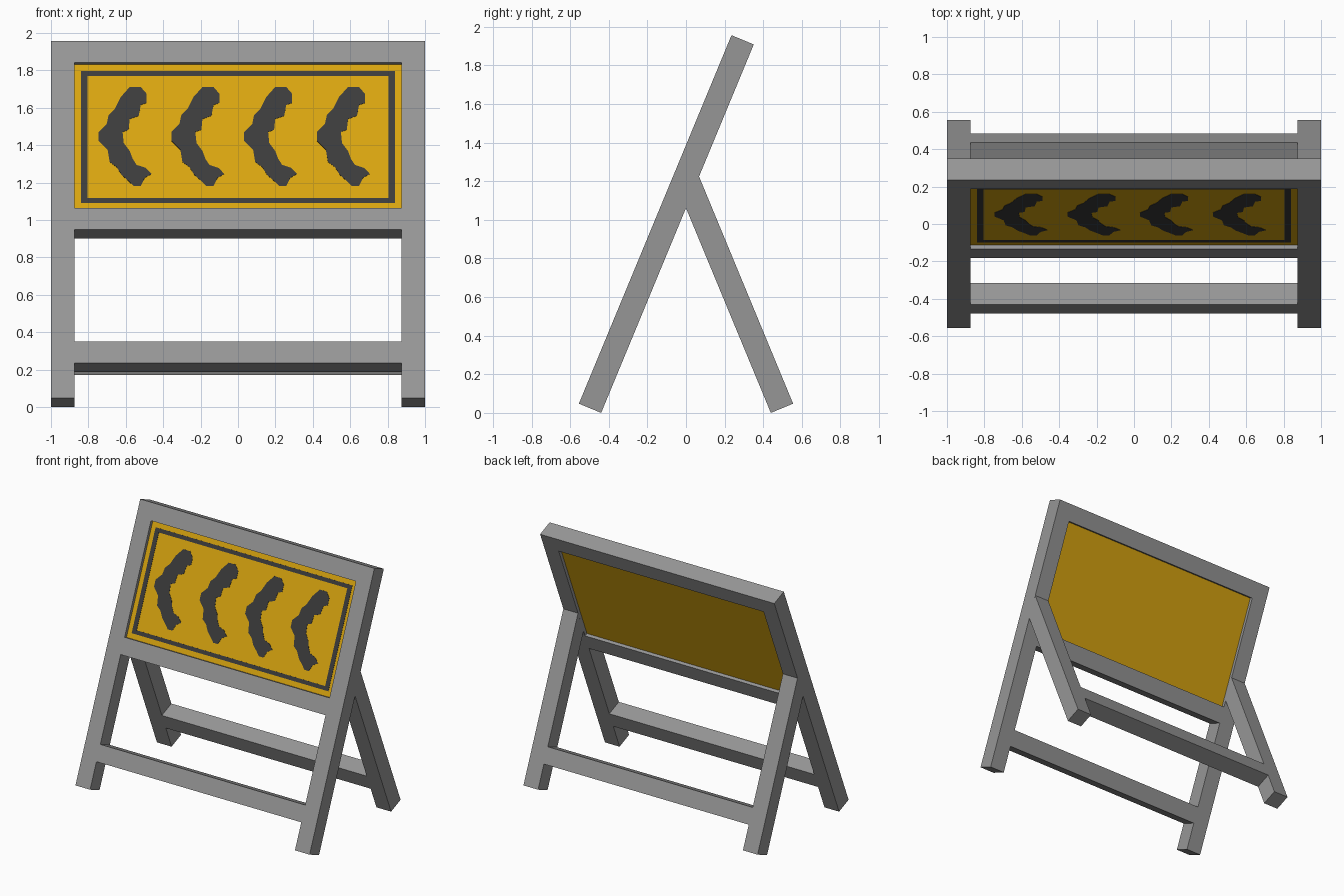
import bpy, bmesh, math
from mathutils import Matrix

if "Cube" in bpy.data.objects:
    bpy.data.objects.remove(bpy.data.objects["Cube"])

TILT = math.radians(67.5)
BAR = 0.125            # square section of every bar
LENGTH = 2.066         # length of the leaning uprights
RECESS = 0.025         # panel set back from the frame faces

# Local axes: x across, y up along the leaning face, z out of the face
FRONT = Matrix.Translation((0, -0.555, 0.0478)) @ Matrix.Rotation(TILT, 4, 'X')
REAR = Matrix.Scale(-1, 4, (0, 1, 0)) @ FRONT
# Local x, y -> world y, z; local z -> world x
SIDE = Matrix(((0, 0, 1, 0), (1, 0, 0, 0), (0, 1, 0, 0), (0, 0, 0, 1)))


def material(name, rgb):
    m = bpy.data.materials.new(name)
    m.diffuse_color = (*rgb, 1)
    m.use_nodes = True
    m.node_tree.nodes["Principled BSDF"].inputs["Base Color"].default_value = m.diffuse_color
    return m


GREY = material("grey_metal", (0.305, 0.305, 0.305))
YELLOW = material("sign_yellow", (0.69, 0.375, 0.005))
DARK = material("dark_paint", (0.044, 0.044, 0.044))


def prism(name, outline, low, high, matrix, mat):
    """Extrude a flat outline from low to high along local z."""
    bm = bmesh.new()
    face = bm.faces.new([bm.verts.new((x, y, low)) for x, y in outline])
    ext = bmesh.ops.extrude_face_region(bm, geom=[face])
    for v in ext["geom"]:
        if isinstance(v, bmesh.types.BMVert):
            v.co.z = high
    bm.transform(matrix)
    bmesh.ops.recalc_face_normals(bm, faces=bm.faces)
    mesh = bpy.data.meshes.new(name)
    bm.to_mesh(mesh)
    bm.free()
    mesh.materials.append(mat)
    obj = bpy.data.objects.new(name, mesh)
    bpy.context.collection.objects.link(obj)
    return obj


def rect(x0, x1, y0, y1):
    return [(x0, y0), (x1, y0), (x1, y1), (x0, y1)]


INNER = 1 - BAR

# Front uprights and rear legs, left and right
leg_profile = [(0.4395, 0), (0.555, 0.0478), (0.0677, 1.2244), (0, 1.061)]
for side, x0, x1 in (("left", -1, -INNER), ("right", INNER, 1)):
    prism("upright_" + side, rect(x0, x1, 0, LENGTH), -BAR, 0, FRONT, GREY)
    prism("rear_leg_" + side, leg_profile, x0, x1, SIDE, GREY)

# Crossbars between the uprights and between the rear legs
for name, start, matrix in (("top_bar", LENGTH - BAR, FRONT),
                            ("middle_bar", 0.975, FRONT),
                            ("lower_bar", 0.202, FRONT),
                            ("rear_bar", 0.185, REAR)):
    prism(name, rect(-INNER, INNER, start, start + BAR), -BAR, 0, matrix, GREY)

# Sign panel
prism("sign_panel", rect(-INNER, INNER, 0.975 + BAR, LENGTH - BAR),
      RECESS - BAR, -RECESS, FRONT, YELLOW)


def paint(name, outline):
    prism(name, outline, -RECESS - 0.001, -RECESS + 0.002, FRONT, DARK)


# Painted border line
BX, BXI = 0.84, 0.805
paint("border_top", rect(-BX, BX, 1.874, 1.903))
paint("border_bottom", rect(-BX, BX, 1.139, 1.168))
paint("border_left", rect(-BX, -BXI, 1.168, 1.874))
paint("border_right", rect(BXI, BX, 1.168, 1.874))

# Four rough-edged chevrons pointing left
chevron = [(.166, .289), (.225, .289), (.257, .249), (.257, .197), (.225, .185),
           (.214, .122), (.166, .104), (.160, .041), (.128, .029), (.134, -.035),
           (.166, -.081), (.182, -.127), (.203, -.162), (.251, -.179),
           (.283, -.214), (.246, -.237), (.225, -.284), (.187, -.284),
           (.160, -.255), (.123, -.220), (.096, -.174), (.059, -.145),
           (.048, -.075), (0, -.023), (0, .029), (.043, .075), (.053, .127),
           (.086, .162), (.118, .231), (.134, .250)]
for i in range(4):
    paint(f"chevron_{i + 1}",
          [(-0.745 + 0.389 * i + x, 1.521 + y) for x, y in chevron])
